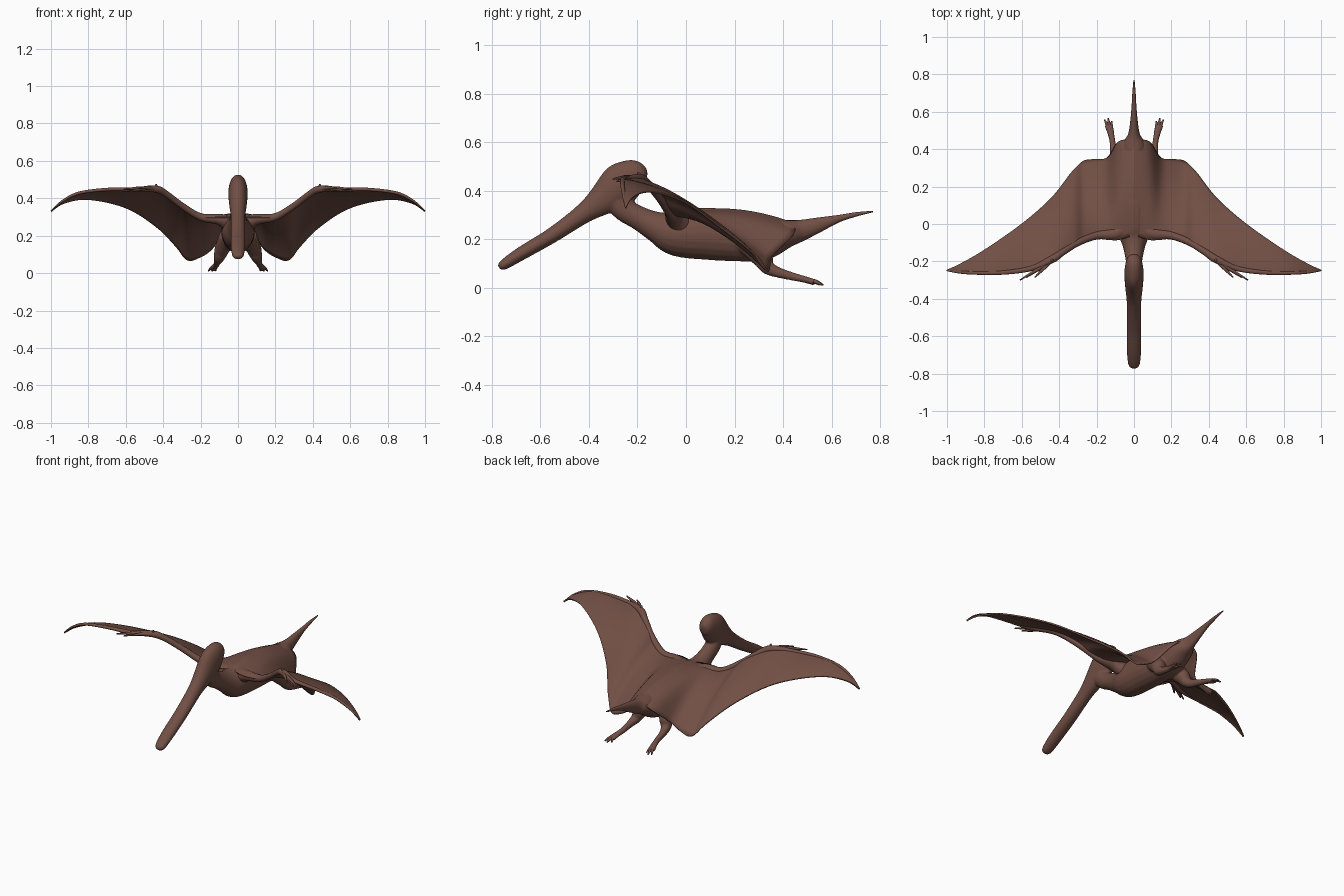
import bpy
import bmesh
import math
from mathutils import Vector

cube = bpy.data.objects.get("Cube")
if cube:
    bpy.data.objects.remove(cube, do_unlink=True)

# Single hide colour
hide = bpy.data.materials.new("brown_hide")
hide.use_nodes = True
colour = (0.165, 0.078, 0.058, 1)
hide.diffuse_color = colour
shader = next(n for n in hide.node_tree.nodes if n.type == 'BSDF_PRINCIPLED')
shader.inputs["Base Color"].default_value = colour
shader.inputs["Roughness"].default_value = 0.8

AXIS_X = Vector((1, 0, 0))
AXIS_Z = Vector((0, 0, 1))


def smooth_rows(rows, steps):
    """Catmull-Rom interpolation through rows of equal length."""
    padded = [rows[0]] + list(rows) + [rows[-1]]
    result = []
    for i in range(len(rows) - 1):
        quad = padded[i:i + 4]
        for s in range(steps):
            t = s / steps
            result.append([
                0.5 * (2 * b + (c - a) * t + (2 * a - 5 * b + 4 * c - d) * t ** 2
                       + (3 * b - a - 3 * c + d) * t ** 3)
                for a, b, c, d in zip(*quad)])
    result.append(list(rows[-1]))
    return result


def add_tube(bm, rows, side=1, ref=AXIS_X, sides=20, steps=5):
    """Loft ellipses along rows of x, y, z, radius along ref, other radius."""
    rows = smooth_rows(rows, steps)
    centres = [Vector((r[0] * side, r[1], r[2])) for r in rows]
    rings = []
    for i, row in enumerate(rows):
        ahead = centres[min(i + 1, len(rows) - 1)]
        behind = centres[max(i - 1, 0)]
        tangent = (ahead - behind).normalized()
        b = tangent.cross(ref).normalized()
        a = b.cross(tangent)
        wide, tall = max(row[3], 0.001), max(row[4], 0.001)
        ring = []
        for k in range(sides):
            angle = math.tau * k / sides
            offset = a * wide * math.cos(angle) + b * tall * math.sin(angle)
            ring.append(bm.verts.new(centres[i] + offset))
        rings.append(ring)
    for lower, upper in zip(rings, rings[1:]):
        for k in range(sides):
            n = (k + 1) % sides
            bm.faces.new((lower[k], lower[n], upper[n], upper[k]))
    bm.faces.new(rings[0])
    bm.faces.new(rings[-1])


def finish(name, bm):
    bmesh.ops.recalc_face_normals(bm, faces=bm.faces)
    mesh = bpy.data.meshes.new(name)
    bm.to_mesh(mesh)
    bm.free()
    mesh.materials.append(hide)
    mesh.shade_smooth()
    obj = bpy.data.objects.new(name, mesh)
    bpy.context.collection.objects.link(obj)
    return obj


# Body: torso with neck, head with beak, and both legs fused together
torso = [
    (0, -.29, .37, .042, .06), (0, -.25, .32, .042, .05),
    (0, -.19, .285, .045, .05), (0, -.12, .25, .06, .065),
    (0, -.04, .225, .085, .095), (0, .1, .222, .09, .108),
    (0, .22, .208, .085, .1), (0, .32, .2, .08, .088),
    (0, .42, .222, .065, .055), (0, .48, .238, .03, .04),
]
head = [
    (0, -.77, .083, .012, .01), (0, -.752, .094, .031, .021),
    (0, -.68, .14, .038, .028), (0, -.55, .217, .039, .032),
    (0, -.42, .307, .039, .042), (0, -.34, .365, .047, .066),
    (0, -.27, .425, .052, .087), (0, -.22, .46, .047, .072),
    (0, -.18, .475, .035, .046), (0, -.16, .48, .01, .012),
]
leg = [
    (.06, .24, .2, .04, .05), (.085, .31, .13, .04, .045),
    (.1, .335, .085, .03, .03), (.11, .38, .063, .02, .022),
    (.115, .44, .046, .016, .017), (.125, .49, .034, .019, .014),
    (.135, .53, .022, .024, .013),
]
bm = bmesh.new()
add_tube(bm, torso)
add_tube(bm, head)
for side in (-1, 1):
    add_tube(bm, leg, side)
body = finish("body", bm)
remesh = body.modifiers.new("fuse", 'REMESH')
remesh.mode = 'VOXEL'
remesh.voxel_size = 0.006
remesh.use_smooth_shade = True
soften = body.modifiers.new("soften", 'SMOOTH')
soften.factor = 0.5
soften.iterations = 6

# Tail: upswept spike
bm = bmesh.new()
add_tube(bm, [
    (0, .36, .215, .07, .07), (0, .43, .226, .06, .054),
    (0, .48, .238, .032, .043), (0, .55, .26, .02, .03),
    (0, .63, .285, .013, .015), (0, .7, .302, .009, .009),
    (0, .77, .314, .003, .003)])
finish("tail", bm)

# Wing membrane: x, leading y and z, trailing y and z, camber
stations = smooth_rows([
    (0, -.06, .3, .45, .26, .04), (.08, -.085, .3, .44, .215, .04),
    (.14, -.085, .3, .355, .13, .045), (.2, -.08, .305, .345, .088, .045),
    (.27, -.1, .34, .335, .07, .04), (.33, -.13, .395, .28, .14, .035),
    (.44, -.2, .45, .14, .25, .025), (.6, -.255, .447, 0, .35, .015),
    (.8, -.27, .44, -.14, .395, .008), (.93, -.262, .39, -.215, .375, .002),
    (1, -.25, .33, -.246, .331, 0)], 6)
COLS = 20
bm = bmesh.new()
grid = []
for x, lead_y, lead_z, trail_y, trail_z, camber in stations:
    line = []
    for c in range(COLS + 1):
        u = c / COLS
        y = lead_y + (trail_y - lead_y) * u
        z = lead_z + (trail_z - lead_z) * u + camber * 4 * u * (1 - u)
        line.append(bm.verts.new((x, y, z)))
    grid.append(line)
for p, q in zip(grid, grid[1:]):
    for c in range(COLS):
        bm.faces.new((p[c], q[c], q[c + 1], p[c + 1]))
membrane = finish("wing_membrane", bm)
membrane.modifiers.new("mirror", 'MIRROR')
shell = membrane.modifiers.new("thickness", 'SOLIDIFY')
shell.thickness = 0.009
shell.offset = 0

# Wing arm along the leading edge, clawed fingers at the wrist, and toes
arm = [
    (.04, -.02, .26, .05, .05), (.1, -.052, .287, .03, .034),
    (.2, -.062, .3, .02, .021), (.3, -.1, .36, .017, .018),
    (.38, -.15, .42, .017, .018), (.44, -.19, .45, .019, .02),
    (.55, -.238, .447, .012, .014), (.7, -.26, .447, .009, .011),
    (.85, -.262, .428, .008, .009), (.94, -.257, .384, .006, .007),
    (1, -.25, .331, .002, .002),
]
finger_tips = [(.61, -.3, .448), (.575, -.285, .438), (.53, -.285, .452)]
toe_tips = [(.118, .55, .012), (.138, .566, .011), (.158, .558, .012)]


def add_digit(bm, root, tip, thick, side, ref):
    middle = [(a + b) / 2 for a, b in zip(root, tip)]
    middle[2] += thick / 2
    rows = [(*root, thick, thick), (*middle, thick * .8, thick * .8),
            (*tip, thick * .3, thick * .3)]
    add_tube(bm, rows, side, ref, sides=10)


for side, label in ((1, "left"), (-1, "right")):
    bm = bmesh.new()
    add_tube(bm, arm, side, AXIS_Z)
    finish("wing_arm_" + label, bm)

    bm = bmesh.new()
    for tip in finger_tips:
        add_digit(bm, (.445, -.2, .45), tip, .011, side, AXIS_Z)
    add_digit(bm, (.44, -.19, .455), (.435, -.2, .474), .009, side, AXIS_X)
    finish("hand_" + label, bm)

    bm = bmesh.new()
    for tip in toe_tips:
        add_digit(bm, (.13, .505, .028), tip, .011, side, AXIS_X)
    finish("foot_" + label, bm)
